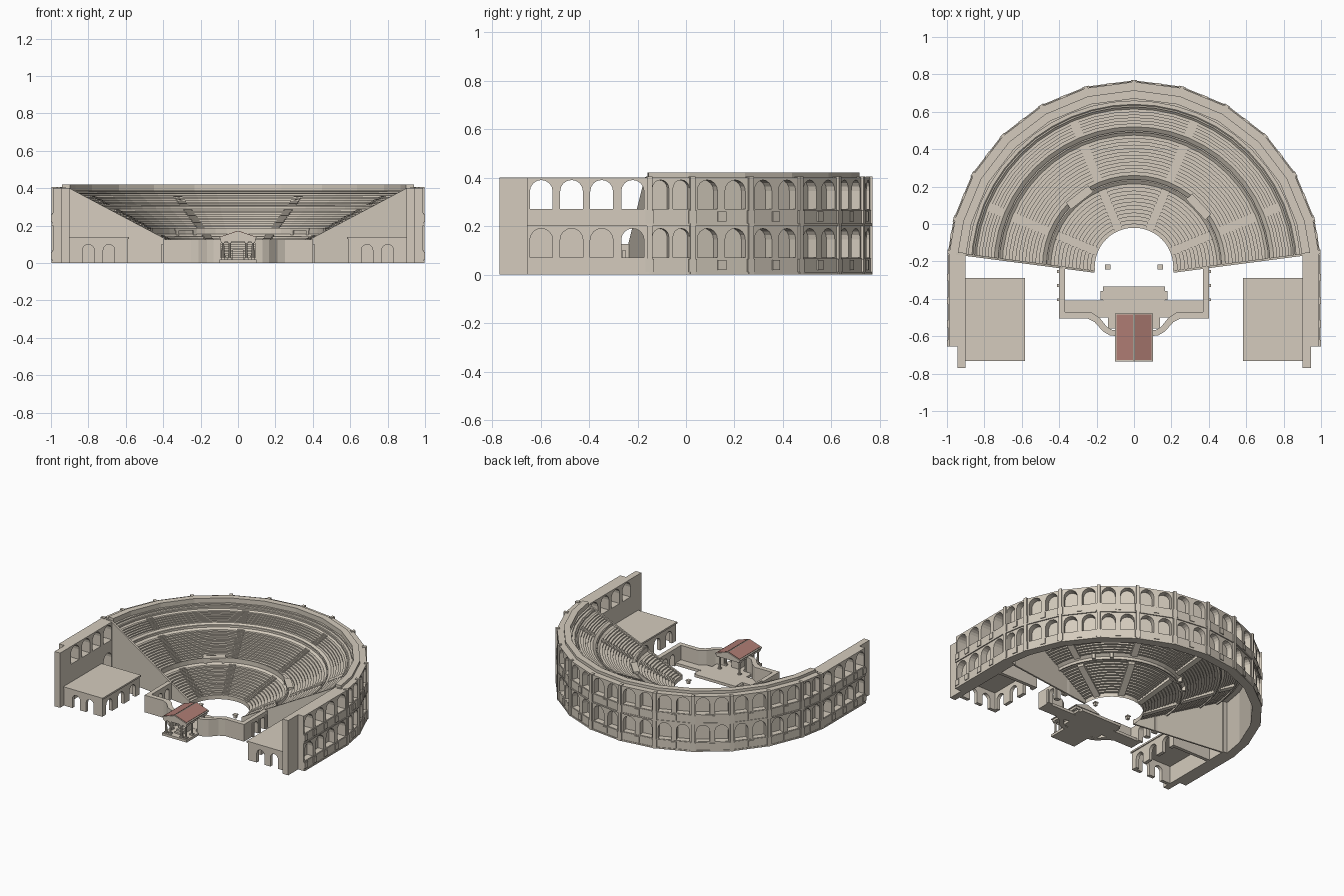
import bpy, bmesh
from math import sin, cos, pi, radians
from mathutils import Matrix, Vector

if "Cube" in bpy.data.objects:
    bpy.data.objects.remove(bpy.data.objects["Cube"])

CY = -0.23  # centre of the seating curves


def material(name, c):
    m = bpy.data.materials.new(name)
    m.diffuse_color = (*c, 1)
    m.use_nodes = True
    m.node_tree.nodes["Principled BSDF"].inputs["Base Color"].default_value = m.diffuse_color
    return m


STONE = material("stone", (0.66, 0.6, 0.51))
RED = material("roof_tile", (0.42, 0.2, 0.17))


def finish(name, bm, mirror=True, mat=STONE, normals=True):
    if normals:
        bmesh.ops.recalc_face_normals(bm, faces=bm.faces)
    me = bpy.data.meshes.new(name)
    bm.to_mesh(me)
    bm.free()
    me.materials.append(mat)
    ob = bpy.data.objects.new(name, me)
    bpy.context.collection.objects.link(ob)
    if mirror:
        ob.modifiers.new("mirror", 'MIRROR').use_mirror_merge = False


def frame(p0, p1):
    """Local axes: x along the wall, y outward, z up."""
    d = Vector((p1[0] - p0[0], p1[1] - p0[1]))
    u = d.normalized()
    M = Matrix(((u.x, -u.y, 0, p0[0]), (u.y, u.x, 0, p0[1]), (0, 0, 1, 0), (0, 0, 0, 1)))
    return M, d.length


def prism(bm, pts, vec, M=Matrix()):
    a = [bm.verts.new(M @ Vector(p)) for p in pts]
    b = [bm.verts.new(M @ (Vector(p) + Vector(vec))) for p in pts]
    bm.faces.new(a)
    bm.faces.new(b[::-1])
    for i in range(len(a)):
        j = (i + 1) % len(a)
        bm.faces.new((a[i], b[i], b[j], a[j]))


def box(bm, x0, x1, y0, y1, z0, z1, M=Matrix()):
    prism(bm, [(x0, y0, z0), (x1, y0, z0), (x1, y1, z0), (x0, y1, z0)], (0, 0, z1 - z0), M)


def arch_wall(bm, p0, p1, t, top, centres, hw, levels, is_open=lambda i, k: True, n=8):
    M, L = frame(p0, p1)
    cache, faces = {}, []

    def v(u, z):
        k = (round(u, 5), round(z, 5))
        if k not in cache:
            cache[k] = bm.verts.new(M @ Vector((u, 0, z)))
        return cache[k]

    def quad(u0, a0, b0, u1, a1, b1):
        q = list(dict.fromkeys((v(u0, a0), v(u1, a1), v(u1, b1), v(u0, b0))))
        if len(q) > 2:
            faces.append(bm.faces.new(q))

    zs = [0] + [z for l in levels for z in l] + [top]
    edges = [0] + [c + s * hw for c in centres for s in (-1, 1)] + [L]
    for u0, u1 in zip(edges[::2], edges[1::2]):           # piers
        for a, b in zip(zs, zs[1:]):
            if b > a:
                quad(u0, a, b, u1, a, b)
    for i, c in enumerate(centres):                       # arch columns
        for s in range(n):
            t0, t1 = pi - pi * s / n, pi - pi * (s + 1) / n
            u0, u1, h0, h1 = c + hw * cos(t0), c + hw * cos(t1), hw * sin(t0), hw * sin(t1)
            l0 = l1 = 0
            for k, (sill, spring) in enumerate(levels):
                if sill > 0:
                    quad(u0, l0, sill, u1, l1, sill)
                l0, l1 = spring + h0, spring + h1
                if not is_open(i, k):
                    quad(u0, sill, l0, u1, sill, l1)
            quad(u0, l0, top, u1, l1, top)
    r = bmesh.ops.extrude_face_region(bm, geom=faces, use_keep_orig=True)
    off = M.to_3x3() @ Vector((0, -t, 0))
    bmesh.ops.translate(bm, vec=off, verts=[e for e in r["geom"] if isinstance(e, bmesh.types.BMVert)])


def polar(r, deg, z=0):
    return Vector((r * sin(radians(deg)), CY + r * cos(radians(deg)), z))


def revolve(bm, prof, angles, closed=False):
    rows = [[bm.verts.new(polar(r, a, z)) for r, z in prof] for a in angles]
    m = len(prof)
    for A, B in zip(rows, rows[1:]):
        for i in range(m if closed else m - 1):
            j = (i + 1) % m
            bm.faces.new((A[i], A[j], B[j], B[i]))
    if closed:
        bm.faces.new(rows[0])
        bm.faces.new(rows[-1][::-1])


# Facade: two-storey arched bays, bands, pedestals and pilasters
LEVELS = [(0.07, 0.143), (0.27, 0.343)]
wall, trim = bmesh.new(), bmesh.new()


def trims(p0, p1, piers):
    M, L = frame(p0, p1)
    for z in (0.01, 0.21):
        box(trim, 0, L, -0.005, 0.004, z, z + 0.057, M)
        box(trim, 0, L, -0.005, 0.008, z - 0.01, z, M)
        for u in piers:
            box(trim, u - 0.018, u + 0.018, -0.005, 0.01, z + 0.008, z + 0.05, M)


stops = [0, 15, 30, 45, 60, 75, 85.4]
for a0, a1 in zip(stops, stops[1:]):
    p0, p1 = polar(0.99, a0), polar(0.99, a1)
    M, L = frame(p0, p1)
    hw = 0.045 if L > 0.2 else 0.034
    shift = 0.047 - hw
    arch_wall(wall, p0, p1, 0.045, 0.4, [L * 0.26, L * 0.74], hw,
              [(s, p + shift) for s, p in LEVELS])
    box(wall, 0, L, -0.055, -0.043, 0, 0.4, M)
    trims(p0, p1, [L / 2])
for a in stops:
    M = Matrix.Translation((0, CY, 0)) @ Matrix.Rotation(-radians(a), 4, 'Z')
    box(trim, -0.011, 0.011, 0.97, 1.0, 0, 0.405, M)
    for z in (0.01, 0.21):
        box(trim, -0.017, 0.017, 0.97, 1.0, z, z + 0.055, M)

# Straight side walls in two layers; lower inner arches blind except the rear one
CENT = [0.07, 0.198, 0.322, 0.447]
arch_wall(wall, (0.99, -0.15), (0.99, -0.655), 0.045, 0.4, CENT, 0.047, LEVELS)
arch_wall(wall, (0.945, -0.15), (0.945, -0.77), 0.045, 0.4, CENT, 0.047, LEVELS,
          lambda i, k: k == 1 or i == 0)
trims((0.99, -0.15), (0.99, -0.655), [0.134, 0.26, 0.385, 0.487])
finish("facade_wall", wall)
finish("facade_trim", trim)

# Crowning ring above the seats
bm = bmesh.new()
revolve(bm, [(0.9, 0.385), (0.945, 0.385), (0.945, 0.42), (0.9, 0.42)], stops, True)
finish("crown_ring", bm)

# Seating: stepped tiers with walkways, cut along the sloping end line
SLOPE = 0.52


def height(r):
    return 0.03 + (r - 0.21) * SLOPE


def steps(r0, r1, n, lift=0.0):
    pts, d = [], (r1 - r0) / n
    for i in range(n):
        z = height(r0 + d * i) + lift
        pts += [(r0 + d * i, z), (r0 + d * (i + 1), z)]
    return pts


TIERS = [(0.21, 0.445, 12), (0.49, 0.705, 12), (0.75, 0.845, 6), (0.87, 0.905, 2)]
prof = [(0.21, 0)]
for t in TIERS:
    prof += steps(*t)
prof.append((0.95, prof[-1][1] + 0.01))
E0, E1 = Vector((0.2, -0.25, 0)), Vector((0.95, -0.152, 0))
EM, EL = frame(E0, E1)


def cut(bm):
    bmesh.ops.bisect_plane(bm, geom=bm.verts[:] + bm.edges[:] + bm.faces[:], dist=1e-6,
                           plane_co=E0, plane_no=EM.to_3x3() @ Vector((0, -1, 0)), clear_outer=True)


ANG = [7.5 * i for i in range(15)]
bm = bmesh.new()
revolve(bm, prof, ANG)
cut(bm)
finish("seat_tiers", bm, normals=False)

# Low walls along the walkways
bm = bmesh.new()
for r, z0, z1 in ((0.465, 0.14, 0.188), (0.725, 0.28, 0.305), (0.86, 0.35, 0.372)):
    revolve(bm, [(r - 0.004, z0), (r + 0.004, z0), (r + 0.004, z1), (r - 0.004, z1)], ANG, True)
cut(bm)
finish("walkway_wall", bm)

# Stairs between seat wedges
bm = bmesh.new()
for a in (22.5, 67.5):
    M = Matrix.Translation((0, CY, 0)) @ Matrix.Rotation(-radians(a), 4, 'Z')
    for r0, r1, n in TIERS[:3]:
        pts = steps(r0, r1, n * 2, 0.003)
        pts += [(r1, pts[-1][1] - 0.025), (r0, pts[0][1] - 0.02)]
        prism(bm, [(-0.023, r, z) for r, z in pts], (0.046, 0, 0), M)
finish("aisle_stairs", bm)

# Entrance blocks on the lower walkway
bm = bmesh.new()
for a in (-38, 47):
    M = Matrix.Translation((0, CY, 0)) @ Matrix.Rotation(-radians(a), 4, 'Z')
    box(bm, -0.075, 0.075, 0.45, 0.495, 0.175, 0.188, M)
    for x in (-0.07, 0.05):
        box(bm, x, x + 0.02, 0.45, 0.49, 0.14, 0.18, M)
finish("entrance_block", bm, False)

# End walls of the seating
bm = bmesh.new()
prism(bm, [(0.01, 0, 0), (EL, 0, 0), (EL, 0, 0.405), (EL - 0.05, 0, 0.4), (0.01, 0, 0.035)],
      (0, -0.012, 0), EM)
finish("seating_end_wall", bm)

# Front side rooms with arched doors and flat roof
bm = bmesh.new()
arch_wall(bm, (0.9, -0.725), (0.59, -0.725), 0.025, 0.13, [0.1, 0.21], 0.031, [(0, 0.068)])
arch_wall(bm, (0.59, -0.725), (0.59, -0.295), 0.025, 0.13, [0.08, 0.215, 0.35], 0.035, [(0, 0.065)])
box(bm, 0.59, 0.9, -0.32, -0.295, 0, 0.13)
box(bm, 0.583, 0.905, -0.732, -0.288, 0.128, 0.14)
finish("side_room", bm)

# Stage enclosure: side walls with doors, curved front wall
bm = bmesh.new()
arch_wall(bm, (0.402, -0.225), (0.402, -0.47), 0.032, 0.125, [0.065, 0.145], 0.024, [(0, 0.07)])
for u in (0.03, 0.105, 0.18):
    box(bm, 0.4, 0.411, -0.225 - u - 0.008, -0.225 - u + 0.008, 0, 0.1)
outline = [(0.402, -0.47), (0.402, -0.505), (0.25, -0.505), (0.21, -0.525), (0.165, -0.575), (0.13, -0.595),
           (0.09, -0.6), (0.09, -0.57), (0.12, -0.565), (0.145, -0.55), (0.185, -0.5), (0.23, -0.47)]
prism(bm, [(x, y, 0) for x, y in outline], (0, 0, 0.125))
finish("stage_wall", bm)

# Stage floor, porch podium and steps
bm = bmesh.new()
box(bm, -0.37, 0.37, -0.5, -0.41, 0, 0.02)
box(bm, -0.165, 0.165, -0.42, -0.335, 0, 0.02)
box(bm, -0.18, 0.18, -0.405, -0.358, 0, 0.017)
box(bm, -0.14, 0.14, -0.56, -0.49, 0, 0.02)
box(bm, -0.1, 0.1, -0.735, -0.55, 0, 0.018)
for i in range(5):
    box(bm, -0.03, 0.03, -0.69 + i * 0.02, -0.57, 0.018 + i * 0.011, 0.029 + i * 0.011)
finish("stage_floor", bm, False)

# Orchestra altars
bm = bmesh.new()
box(bm, 0.13, 0.15, -0.24, -0.22, 0, 0.02)
box(bm, 0.126, 0.154, -0.244, -0.216, 0.018, 0.026)
finish("altar", bm)

# Porch columns
bm = bmesh.new()
for x, y in ((0.08, -0.715), (0.045, -0.715), (0.08, -0.645), (0.08, -0.575), (0.08, -0.505)):
    bmesh.ops.create_cone(bm, cap_ends=True, segments=10, radius1=0.008, radius2=0.0065, depth=0.095,
                          matrix=Matrix.Translation((x, y, 0.066)))
    for z in (0.018, 0.106):
        box(bm, x - 0.011, x + 0.011, y - 0.011, y + 0.011, z, z + 0.009)
finish("porch_column", bm)

# Porch entablature and pediment
bm = bmesh.new()
box(bm, -0.094, 0.094, -0.73, -0.485, 0.114, 0.13)
prism(bm, [(-0.101, -0.735, 0.13), (0.101, -0.735, 0.13), (0.101, -0.735, 0.136), (0, -0.735, 0.17),
           (-0.101, -0.735, 0.136)], (0, 0.257, 0))
finish("porch_pediment", bm, False)

# Red tiled roof slopes
bm = bmesh.new()
prism(bm, [(0.006, -0.728, 0.165), (0.093, -0.728, 0.136), (0.093, -0.728, 0.1415), (0.006, -0.728, 0.171)],
      (0, 0.243, 0))
finish("porch_roof", bm, mat=RED)
